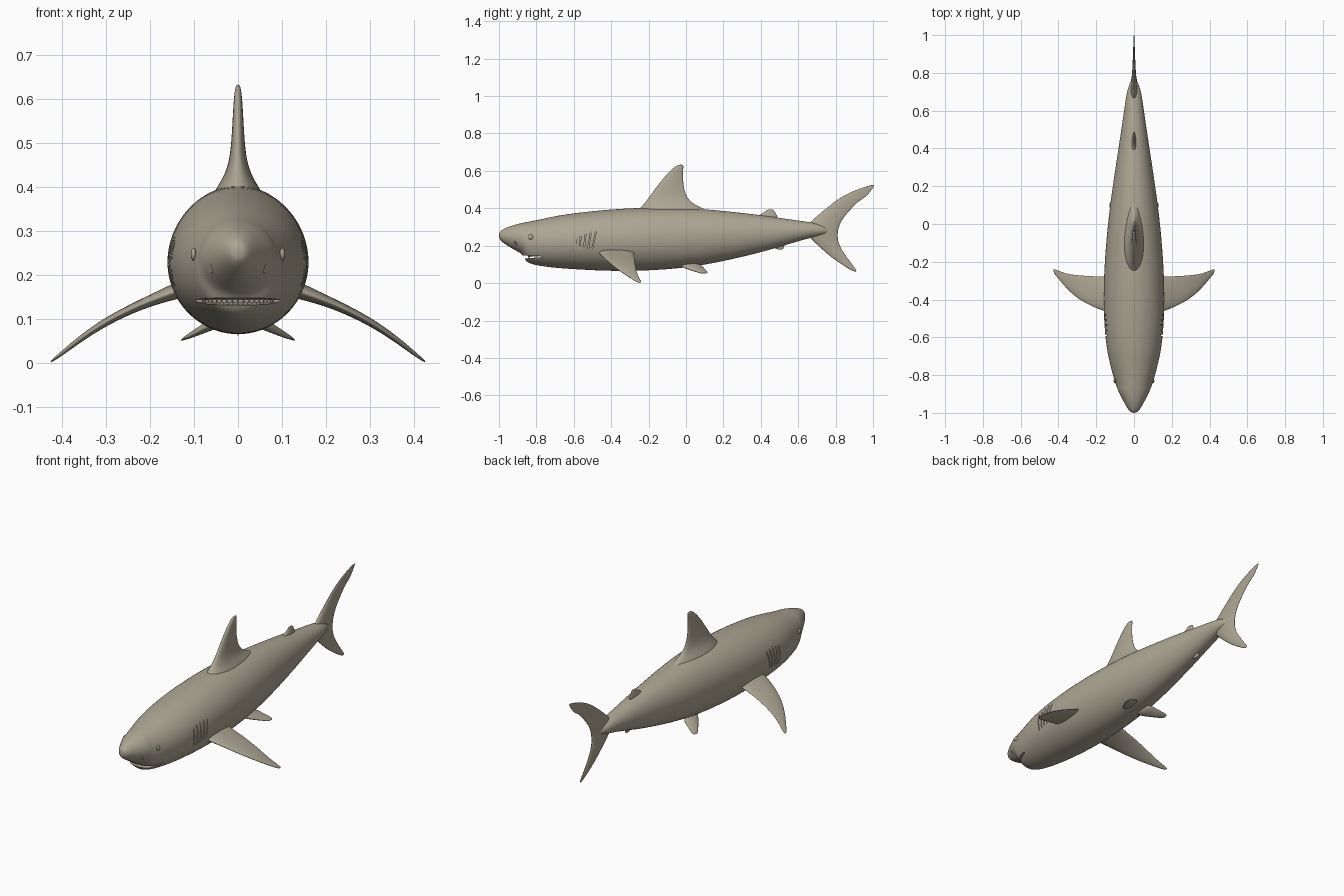
import bpy
import bmesh
from math import sin, cos, pi, radians
from mathutils import Matrix, Vector

default = bpy.data.objects.get("Cube")
if default:
    bpy.data.objects.remove(default)

# Single skin colour
skin = bpy.data.materials.new("warm_grey_skin")
skin.use_nodes = True
skin.diffuse_color = (0.42, 0.38, 0.295, 1)
shader = next(n for n in skin.node_tree.nodes if n.type == 'BSDF_PRINCIPLED')
shader.inputs["Base Color"].default_value = skin.diffuse_color
shader.inputs["Roughness"].default_value = 0.7


def make_object(name, bm):
    bmesh.ops.recalc_face_normals(bm, faces=bm.faces)
    mesh = bpy.data.meshes.new(name)
    bm.to_mesh(mesh)
    bm.free()
    mesh.materials.append(skin)
    obj = bpy.data.objects.new(name, mesh)
    bpy.context.collection.objects.link(obj)
    return obj


def add_loft(bm, rings):
    """Skin a row of equal-sized point rings and close both ends."""
    loops = [[bm.verts.new(p) for p in ring] for ring in rings]
    count = len(loops[0])
    for a, b in zip(loops, loops[1:]):
        for i in range(count):
            j = (i + 1) % count
            bm.faces.new((a[i], a[j], b[j], b[i]))
    bm.faces.new(loops[0])
    bm.faces.new(loops[-1])


def finish(obj, levels=2, mirror=False, cutter=None):
    """Apply smoothing, mirroring and cuts, then shade smooth."""
    if levels:
        obj.modifiers.new("smooth", 'SUBSURF').levels = levels
    if mirror:
        obj.modifiers.new("mirror", 'MIRROR').use_mirror_merge = False
    if cutter:
        cut = obj.modifiers.new("cut", 'BOOLEAN')
        cut.operation = 'DIFFERENCE'
        cut.solver = 'EXACT'
        cut.object = cutter
    bpy.ops.object.select_all(action='DESELECT')
    bpy.context.view_layer.objects.active = obj
    obj.select_set(True)
    for name in [m.name for m in obj.modifiers]:
        bpy.ops.object.modifier_apply(modifier=name)
    bpy.ops.object.shade_smooth_by_angle(angle=radians(40))


def make_fin(name, sections, normal=(1, 0, 0), mirror=False):
    """Sections run root to tip: x, z, leading y, trailing y, half thickness."""
    normal = Vector(normal).normalized()
    rings = []
    for x, z, lead, trail, thick in sections:
        ring = []
        for i in range(14):
            angle = 2 * pi * i / 14
            chord = (1 - cos(angle)) / 2
            offset = thick * sin(angle) * (1.25 - chord / 2)
            ring.append(Vector((x, lead + (trail - lead) * chord, z)) + normal * offset)
        rings.append(ring)
    bm = bmesh.new()
    add_loft(bm, rings)
    finish(make_object(name, bm), mirror=mirror)


def upright(rows):
    return [(0, *row) for row in rows]


# Cutters: mouth wedge, gill slits and nostrils
bm = bmesh.new()
add_loft(bm, [[(x, y, z) for x, z in ((-.2, low), (.2, low), (.2, high), (-.2, high))]
              for y, low, high in ((-.92, .127, .15), (-.77, .139, .143))])


def add_cut(location, size, tilt, turn=0):
    place = (Matrix.Translation(location) @ Matrix.Rotation(turn, 4, 'Z')
             @ Matrix.Rotation(tilt, 4, 'X') @ Matrix.Diagonal((*size, 1)))
    bmesh.ops.create_cube(bm, size=1, matrix=place)


for side in (-1, 1):
    for i in range(5):
        add_cut((side * .16, -.59 + .025 * i, .235), (.034, .005, .12 - .006 * i),
                radians(-3 * i))
    add_cut((side * .064, -.91, .214), (.012, .006, .022), radians(30), side * .5)
cutter = make_object("mouth_and_gill_cutter", bm)
cutter.hide_render = True
cutter.display_type = 'WIRE'

# Body: y, top, bottom, half width
stations = [
    (-1.0, .272, .238, .014), (-.985, .285, .22, .03), (-.95, .302, .196, .05),
    (-.9, .317, .168, .077), (-.873, .323, .153, .088), (-.86, .326, .122, .093),
    (-.845, .329, .108, .099), (-.8, .337, .093, .113), (-.7, .36, .08, .139),
    (-.6, .375, .073, .154), (-.45, .392, .064, .164), (-.25, .406, .062, .161),
    (0, .405, .078, .141), (.2, .388, .115, .114), (.4, .365, .163, .083),
    (.55, .342, .208, .06), (.65, .328, .238, .046), (.71, .318, .25, .036),
    (.75, .3, .262, .02), (.78, .288, .272, .006),
]
rings = []
for y, top, bottom, width in stations:
    mid, half = (top + bottom) / 2, (top - bottom) / 2
    rings.append([(width * sin(2 * pi * i / 24), y, mid + half * cos(2 * pi * i / 24))
                  for i in range(24)])
bm = bmesh.new()
add_loft(bm, rings)
finish(make_object("body", bm), cutter=cutter)
cutter.hide_set(True)

# Upright fins
make_fin("dorsal_fin", upright([
    (.37, -.28, .15, .06), (.395, -.26, .11, .052), (.42, -.23, .045, .034),
    (.46, -.2, .004, .019), (.52, -.155, -.012, .014), (.58, -.107, -.016, .011),
    (.618, -.067, -.013, .008), (.634, -.04, -.014, .004)]))
make_fin("rear_dorsal_fin", upright([
    (.345, .36, .5, .014), (.365, .39, .485, .01), (.38, .42, .476, .006),
    (.395, .435, .468, .003)]))
make_fin("anal_fin", upright([
    (.22, .41, .54, .014), (.2, .455, .525, .008), (.178, .485, .522, .003)]))
make_fin("tail_fin", upright([
    (.526, .99, 1.012, .002), (.49, .882, .988, .004), (.455, .822, .957, .006),
    (.44, .8, .925, .007), (.4, .748, .888, .009), (.36, .7, .851, .012),
    (.32, .655, .826, .016), (.28, .635, .814, .02), (.24, .662, .812, .016),
    (.2, .705, .822, .012), (.15, .76, .852, .008), (.1, .83, .889, .006),
    (.06, .896, .92, .002)]))

# Paired side fins
make_fin("pectoral_fins", [
    (.1, .178, -.475, -.27, .024), (.15, .16, -.468, -.276, .017),
    (.22, .134, -.44, -.274, .011), (.3, .095, -.397, -.27, .009),
    (.36, .054, -.34, -.262, .007), (.4, .022, -.29, -.247, .005),
    (.428, .001, -.257, -.234, .002)], normal=(.45, 0, .9), mirror=True)
make_fin("pelvic_fins", [
    (.03, .103, -.05, .08, .018), (.07, .082, -.01, .095, .011),
    (.105, .064, .045, .113, .007), (.131, .051, .08, .12, .002)],
    normal=(.45, 0, .9), mirror=True)

# Eyes, set slightly proud of the head
bm = bmesh.new()
bmesh.ops.create_uvsphere(bm, u_segments=20, v_segments=12, radius=.013,
                          matrix=Matrix.Translation((.101, -.83, .247))
                          @ Matrix.Diagonal((.5, 1, 1.1, 1)))
finish(make_object("eyes", bm), levels=0, mirror=True)

# Teeth: two rows of small cones around the mouth arc
bm = bmesh.new()
for i in range(17):
    angle = radians(-76 + 9.5 * i)
    x, y = .068 * sin(angle), -.775 - .068 * cos(angle)
    for z, flip in ((.143, pi), (.131, 0)):
        shift = angle * .01 if flip else 0
        bmesh.ops.create_cone(bm, cap_ends=True, segments=8, radius1=.0045, radius2=0,
                              depth=.014, matrix=Matrix.Translation((x + shift, y, z))
                              @ Matrix.Rotation(flip, 4, 'X'))
finish(make_object("teeth", bm), levels=0)
